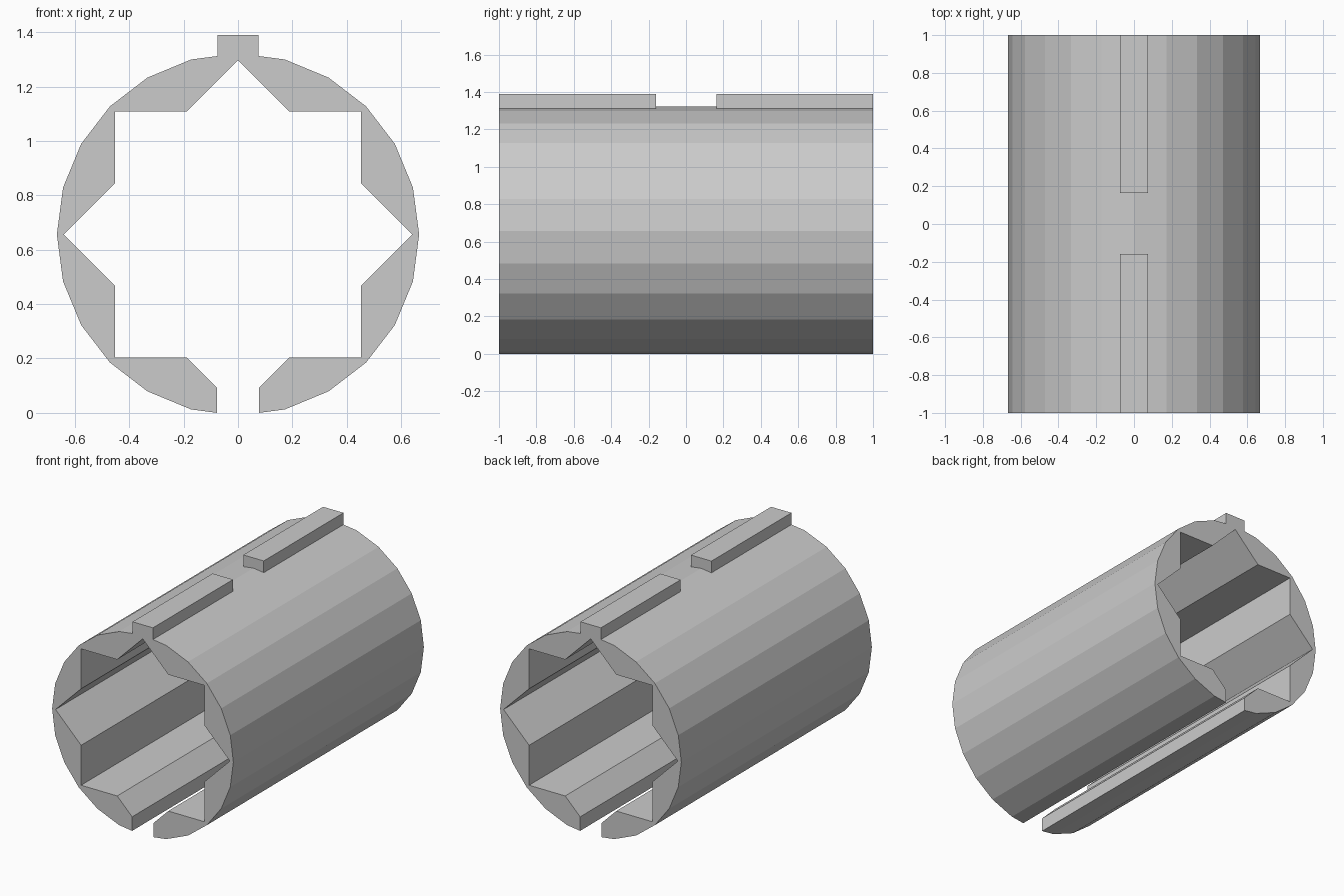
import bpy, bmesh
from math import sin, cos, pi

if "Cube" in bpy.data.objects:
    bpy.data.objects.remove(bpy.data.objects["Cube"])

R, CZ = 0.666, 0.656        # outer radius and axis height
SLOT, SQ = 0.078, 0.453     # half slot width, half side of the star's squares
TIP = SQ * 2 ** 0.5         # star point radius
IN = TIP - SQ               # offset of the star's inner corners


def prism(name, profile, y0, y1):
    """Extrude an (x, z) outline along y."""
    bm = bmesh.new()
    face = bm.faces.new([bm.verts.new((x, y0, z)) for x, z in profile])
    ext = bmesh.ops.extrude_face_region(bm, geom=[face])
    for v in ext["geom"]:
        if isinstance(v, bmesh.types.BMVert):
            v.co.y = y1
    bmesh.ops.recalc_face_normals(bm, faces=bm.faces)
    mesh = bpy.data.meshes.new(name)
    bm.to_mesh(mesh)
    bm.free()
    ob = bpy.data.objects.new(name, mesh)
    bpy.context.collection.objects.link(ob)
    return ob


# Right half of the split tube: 24-sided outside, eight-pointed star bore
step = 2 * pi / 24
slope = (1 - cos(step)) / sin(step)
outer = [(SLOT, CZ - R + SLOT * slope)]
outer += [(R * sin(i * step), CZ - R * cos(i * step)) for i in range(1, 13)]
inner = [(0, TIP), (IN, SQ), (SQ, SQ), (SQ, IN), (TIP, 0),
         (SQ, -IN), (SQ, -SQ), (IN, -SQ), (SLOT, -TIP + SLOT)]
inner = [(x, CZ + z) for x, z in inner]

# Mirror both outlines into one closed C-shaped section
left_outer = [(-x, z) for x, z in outer[-2::-1]]
left_inner = [(-x, z) for x, z in inner[:0:-1]]
tube = prism("split_tube", outer + left_outer + left_inner + inner, -1, 1)

# Two raised keys on top, joined into the tube
key = [(-0.075, 1.304), (0.075, 1.304), (0.075, 1.39), (-0.075, 1.39)]
for label, y0, y1 in (("front", -1, -0.16), ("back", 0.163, 1)):
    cutter = prism(label + "_key", key, y0, y1)
    mod = tube.modifiers.new(label + "_key", "BOOLEAN")
    mod.operation = "UNION"
    mod.solver = "EXACT"
    mod.object = cutter
    cutter.hide_render = True
    cutter.hide_viewport = True
